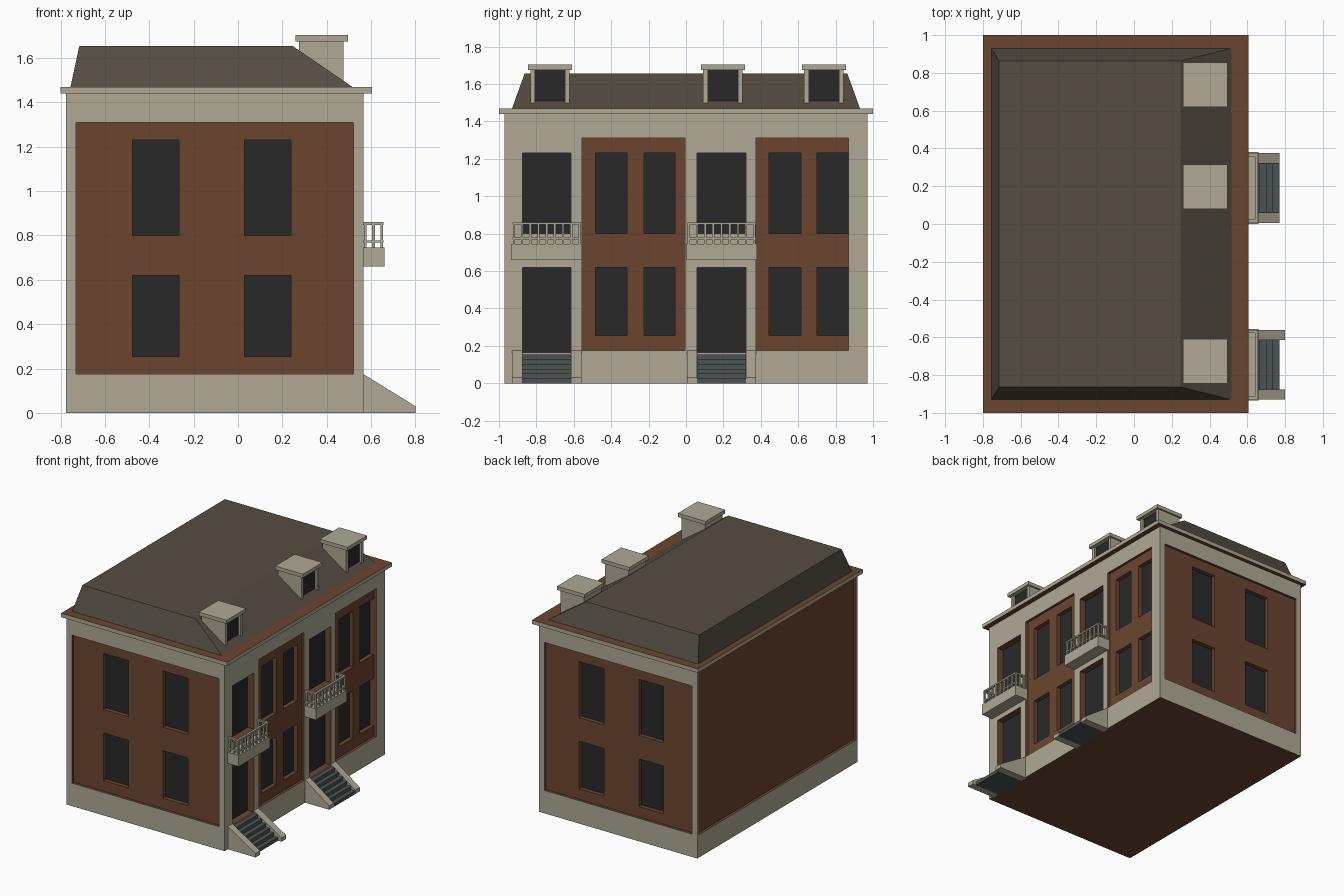
import bpy, bmesh
from mathutils import Matrix, Vector

if "Cube" in bpy.data.objects:
    bpy.data.objects.remove(bpy.data.objects["Cube"])


def material(name, rgb):
    m = bpy.data.materials.new(name)
    m.diffuse_color = (*rgb, 1)
    m.use_nodes = True
    m.node_tree.nodes["Principled BSDF"].inputs["Base Color"].default_value = m.diffuse_color
    return m


STONE = material("stone", (0.43, 0.395, 0.30))
BRICK = material("brick", (0.147, 0.06, 0.03))
ROOF = material("slate", (0.089, 0.074, 0.054))
GLASS = material("dark_glass", (0.022, 0.022, 0.022))
STEP = material("step_slate", (0.07, 0.087, 0.091))


def boxes(name, spans, mat):
    """One object from boxes given as (x0, x1, y0, y1, z0, z1)."""
    bm = bmesh.new()
    for x0, x1, y0, y1, z0, z1 in spans:
        mid = Vector((x0 + x1, y0 + y1, z0 + z1)) / 2
        size = Matrix.Diagonal((x1 - x0, y1 - y0, z1 - z0, 1))
        bmesh.ops.create_cube(bm, size=1, matrix=Matrix.Translation(mid) @ size)
    return finish(name, bm, mat)


def finish(name, bm, mat):
    bmesh.ops.recalc_face_normals(bm, faces=bm.faces)
    me = bpy.data.meshes.new(name)
    bm.to_mesh(me)
    bm.free()
    me.materials.append(mat)
    ob = bpy.data.objects.new(name, me)
    bpy.context.collection.objects.link(ob)
    return ob


def prism(name, profile, y0, y1, mat):
    """Extrude an (x, z) profile along y."""
    bm = bmesh.new()
    face = bm.faces.new([bm.verts.new((x, y0, z)) for x, z in profile])
    new = bmesh.ops.extrude_face_region(bm, geom=[face])["geom"]
    bmesh.ops.translate(bm, vec=(0, y1 - y0, 0),
                        verts=[v for v in new if isinstance(v, bmesh.types.BMVert)])
    return finish(name, bm, mat)


def brick_caps(ob, up, down):
    ob.data.materials.append(BRICK)
    for p in ob.data.polygons:
        if (up and p.normal.z > 0.9) or (down and p.normal.z < -0.9):
            p.material_index = 1


def cut(ob, cutters):
    """Subtract cutters; the cut faces take on the cutter's brick."""
    for c in cutters:
        mod = ob.modifiers.new("cut", "BOOLEAN")
        mod.operation, mod.solver, mod.object = "DIFFERENCE", "EXACT", c
        mod.material_mode = "TRANSFER"
    bpy.context.view_layer.update()
    dg = bpy.context.evaluated_depsgraph_get()
    me = bpy.data.meshes.new_from_object(ob.evaluated_get(dg))
    ob.modifiers.clear()
    ob.data = me
    for c in cutters:
        bpy.data.objects.remove(c)


X0, X1, Y = -0.775, 0.565, 0.97      # wall faces
PANEL, DEEP, OUT = 0.02, 0.055, 0.1  # recess depths, cutter overshoot
BASE, TOP = 0.175, 1.31

# recessed brick panels
panels = [(X1 - PANEL, X1 + OUT, a, b, BASE, TOP) for a, b in ((-0.555, -0.005), (0.375, 0.87))]
panels.append((X0 - OUT, X0 + PANEL, -0.95, 0.95, BASE, 1.42))
for s in (-1, 1):
    a, b = sorted((s * (Y - PANEL), s * (Y + OUT)))
    panels.append((-0.73, 0.52, a, b, BASE, TOP))

# openings and the dark panes at their backs
openings, panes = [], []
FLOORS = ((0.255, 0.62), (0.80, 1.23))
BAYS = ((0.255, ((-0.485, -0.315), (-0.225, -0.06), (0.445, 0.615), (0.70, 0.868))),
        (0.165, ((-0.875, -0.615), (0.06, 0.32))))
for sill, bays in BAYS:
    for a, b in bays:
        for z0, z1 in ((sill, 0.62), FLOORS[1]):
            openings.append((X1 - DEEP, X1 + OUT, a, b, z0, z1))
            panes.append((X1 - DEEP - 0.005, X1 - DEEP + 0.003, a, b, z0, z1))
for s in (-1, 1):
    for a, b in ((-0.475, -0.265), (0.03, 0.24)):
        for z0, z1 in FLOORS:
            lo, hi = sorted((s * (Y - DEEP), s * (Y + OUT)))
            openings.append((a, b, lo, hi, z0, z1))
            lo, hi = sorted((s * (Y - DEEP - 0.005), s * (Y - DEEP + 0.003)))
            panes.append((a, b, lo, hi, z0, z1))

walls = boxes("walls", [(X0, X1, -Y, Y, 0, 1.44)], STONE)
brick_caps(walls, False, True)
cut(walls, [boxes("panel_cutter", panels, BRICK), boxes("opening_cutter", openings, BRICK)])
boxes("window_panes", panes, GLASS)

# cornice
cornice = boxes("cornice", [(-0.80, 0.605, -1, 1, 1.44, 1.47)], STONE)
brick_caps(cornice, True, True)

# hipped roof with a long slope above the entrances
roof = boxes("roof", [(-0.755, 0.515, -0.93, 0.93, 1.47, 1.655)], ROOF)
for v in roof.data.vertices:
    if v.co.z > 1.6:
        v.co.x = -0.715 if v.co.x < 0 else 0.245
        v.co.y = 0.863 if v.co.y > 0 else -0.863

# dormers
for i, yc in enumerate((-0.727, 0.197, 0.737), 1):
    boxes(f"dormer_{i}", [(0.275, 0.455, yc - 0.105, yc + 0.105, 1.475, 1.676),
                          (0.45, 0.475, yc - 0.105, yc - 0.08, 1.475, 1.676),
                          (0.45, 0.475, yc + 0.08, yc + 0.105, 1.475, 1.676),
                          (0.26, 0.495, yc - 0.118, yc + 0.118, 1.675, 1.703)], STONE)
    boxes(f"dormer_pane_{i}", [(0.45, 0.458, yc - 0.08, yc + 0.08, 1.49, 1.675)], GLASS)

# entrances: balcony above, staircase below
for i, (yc, end) in enumerate(((-0.745, 0.80), (0.19, 0.77)), 1):
    boxes(f"balcony_{i}", [(X1 - 0.01, 0.66, yc - 0.19, yc + 0.19, 0.66, 0.745)], STONE)
    h, xr, t = 0.175, 0.648, 0.006
    rails = []
    for z0, z1 in ((0.768, 0.778), (0.848, 0.86)):
        rails.append((xr - 0.008, xr + 0.008, yc - h - 0.008, yc + h + 0.008, z0, z1))
        rails += [(X1, xr, yc + s * h - 0.008, yc + s * h + 0.008, z0, z1) for s in (-1, 1)]
    for k in range(9):
        y = yc - h + k * h / 4
        rails.append((xr - t, xr + t, y - t, y + t, 0.745, 0.85))
    for x in (0.574, 0.611):
        rails += [(x - t, x + t, yc + s * h - t, yc + s * h + t, 0.745, 0.85) for s in (-1, 1)]
    boxes(f"balcony_railing_{i}", rails, STONE)

    for side, a, b in (("left", -0.185, -0.13), ("right", 0.13, 0.185)):
        prism(f"stair_wall_{side}_{i}", [(X1 - 0.01, 0), (end, 0), (end, 0.03), (X1, BASE), (X1 - 0.01, BASE)],
              yc + a, yc + b, STONE)
    n, run, rise = 6, (0.77 - X1) / 6, 0.155 / 6
    profile = [(X1 - 0.01, 0), (0.77, 0)]
    for k in range(n):
        profile += [(0.77 - k * run, (k + 1) * rise), (0.77 - (k + 1) * run, (k + 1) * rise)]
    profile.append((X1 - 0.01, n * rise))
    prism(f"steps_{i}", profile, yc - 0.13, yc + 0.13, STEP)
